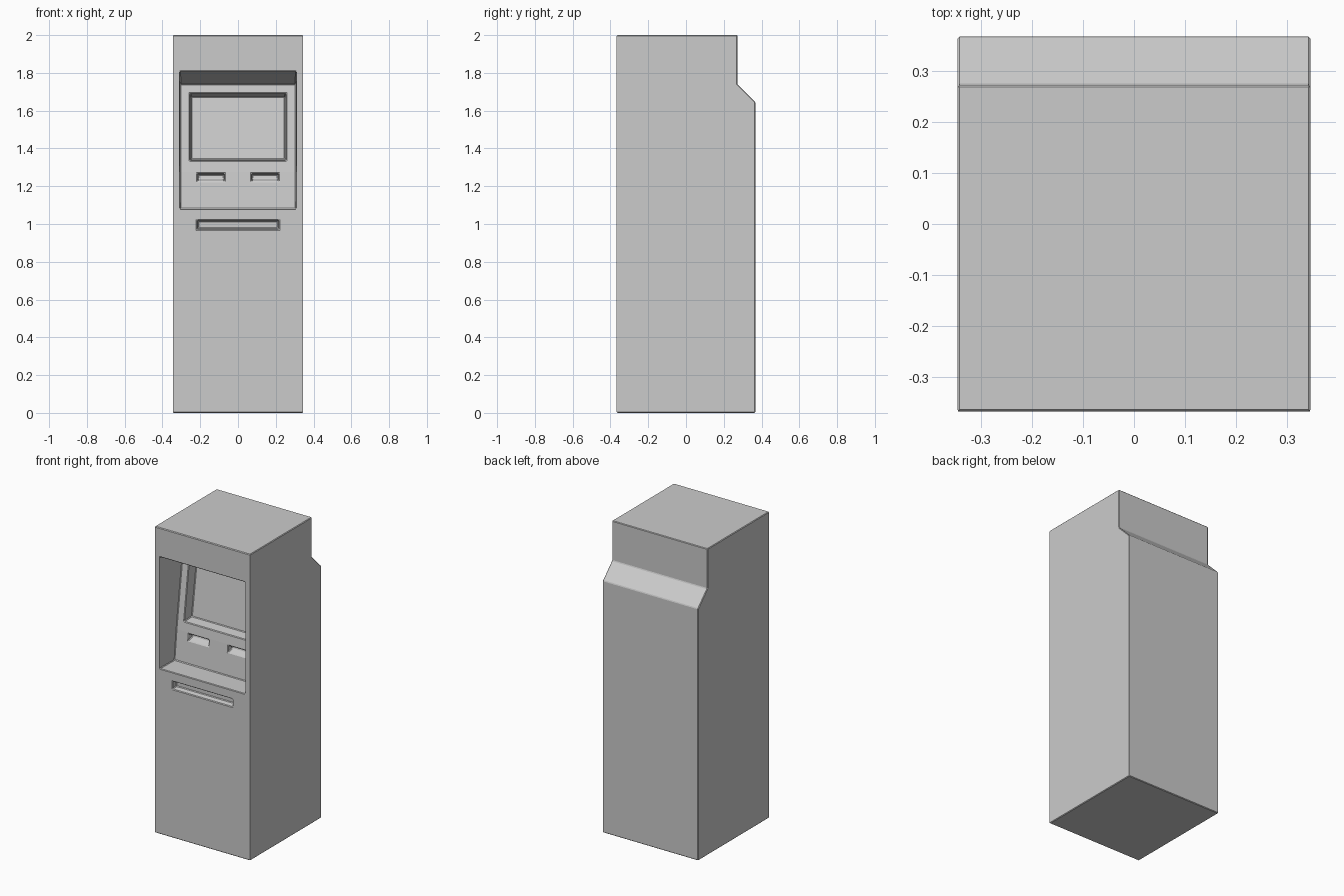
import bpy
import bmesh

cube = bpy.data.objects.get("Cube")
if cube:
    bpy.data.objects.remove(cube, do_unlink=True)

grey = bpy.data.materials.new("light_grey")
grey.use_nodes = True
colour = (0.6, 0.6, 0.6, 1)
grey.diffuse_color = colour
grey.node_tree.nodes["Principled BSDF"].inputs["Base Color"].default_value = colour

HALF_W, FRONT, BACK = 0.345, -0.367, 0.367


def loft(name, rings):
    """Closed solid through rings that share a vertex count."""
    bm = bmesh.new()
    loops = [[bm.verts.new(p) for p in ring] for ring in rings]
    for a, b in zip(loops, loops[1:]):
        for i in range(len(a)):
            j = (i + 1) % len(a)
            bm.faces.new((a[i], a[j], b[j], b[i]))
    bm.faces.new(loops[0])
    bm.faces.new(loops[-1])
    bmesh.ops.recalc_face_normals(bm, faces=bm.faces)
    mesh = bpy.data.meshes.new(name)
    bm.to_mesh(mesh)
    bm.free()
    mesh.materials.append(grey)
    obj = bpy.data.objects.new(name, mesh)
    bpy.context.collection.objects.link(obj)
    return obj


def panel_y(z):
    """Depth of the two-part sloping control panel."""
    low, bend, top = (-0.22, 1.08), (-0.20, 1.275), (-0.137, 1.74)
    a, b = (low, bend) if z < bend[1] else (bend, top)
    return a[0] + (b[0] - a[0]) * (z - a[1]) / (b[1] - a[1])


def pocket(name, x0, x1, z0, z1, surface, depth, side, bottom, top):
    """Cutter for a sunken pocket whose walls narrow towards the back."""
    def ring(offset, s, b, t):
        zs = (z0, z0, z1, z1)
        xs = (x0 + s, x1 - s, x1 - s, x0 + s)
        dz = (b, b, -t, -t)
        return [(x, surface(z) + offset, z + d) for x, z, d in zip(xs, zs, dz)]
    return loft(name, [ring(-0.02, 0, 0, 0), ring(0, 0, 0, 0),
                       ring(depth, side, bottom, top)])


# Cabinet with a stepped upper back
outline = [(FRONT, 0), (BACK, 0), (BACK, 1.645), (0.272, 1.74), (0.272, 2), (FRONT, 2)]
cabinet = loft("cabinet", [[(x, y, z) for y, z in outline] for x in (-HALF_W, HALF_W)])

# Control recess: flat shelf, sloping panel, sloping ceiling
ceiling_slope = 0.07 / (panel_y(1.74) - FRONT)
recess = [(FRONT - 0.02, 1.08), (panel_y(1.08), 1.08), (panel_y(1.275), 1.275),
          (panel_y(1.74), 1.74), (FRONT - 0.02, 1.81 + 0.02 * ceiling_slope)]
cutters = [loft("recess_cutter", [[(s * (0.309 if y < FRONT else 0.305), y, z)
                                   for y, z in recess] for s in (-1, 1)])]

# Screen, two card slots and the cash slot
cutters.append(pocket("screen_cutter", -0.255, 0.255, 1.335, 1.693,
                      panel_y, 0.068, 0.008, 0.009, 0.02))
for x0 in (-0.217, 0.07):
    cutters.append(pocket("card_slot_cutter", x0, x0 + 0.147, 1.225, 1.268,
                          panel_y, 0.035, 0.006, 0.014, 0.008))
cutters.append(pocket("cash_slot_cutter", -0.217, 0.217, 0.97, 1.022,
                      lambda z: FRONT, 0.035, 0.006, 0.008, 0.008))

# Cut the openings, then soften every hard edge slightly
bpy.context.view_layer.objects.active = cabinet
for cutter in cutters:
    cutter.hide_render = True
    cut = cabinet.modifiers.new("cut", "BOOLEAN")
    cut.operation = "DIFFERENCE"
    cut.solver = "EXACT"
    cut.object = cutter
    bpy.ops.object.modifier_apply(modifier=cut.name)
    bpy.data.objects.remove(cutter, do_unlink=True)

bevel = cabinet.modifiers.new("edge_bevel", "BEVEL")
bevel.width = 0.004
bevel.segments = 1
bevel.limit_method = "ANGLE"
bevel.angle_limit = 0.6
